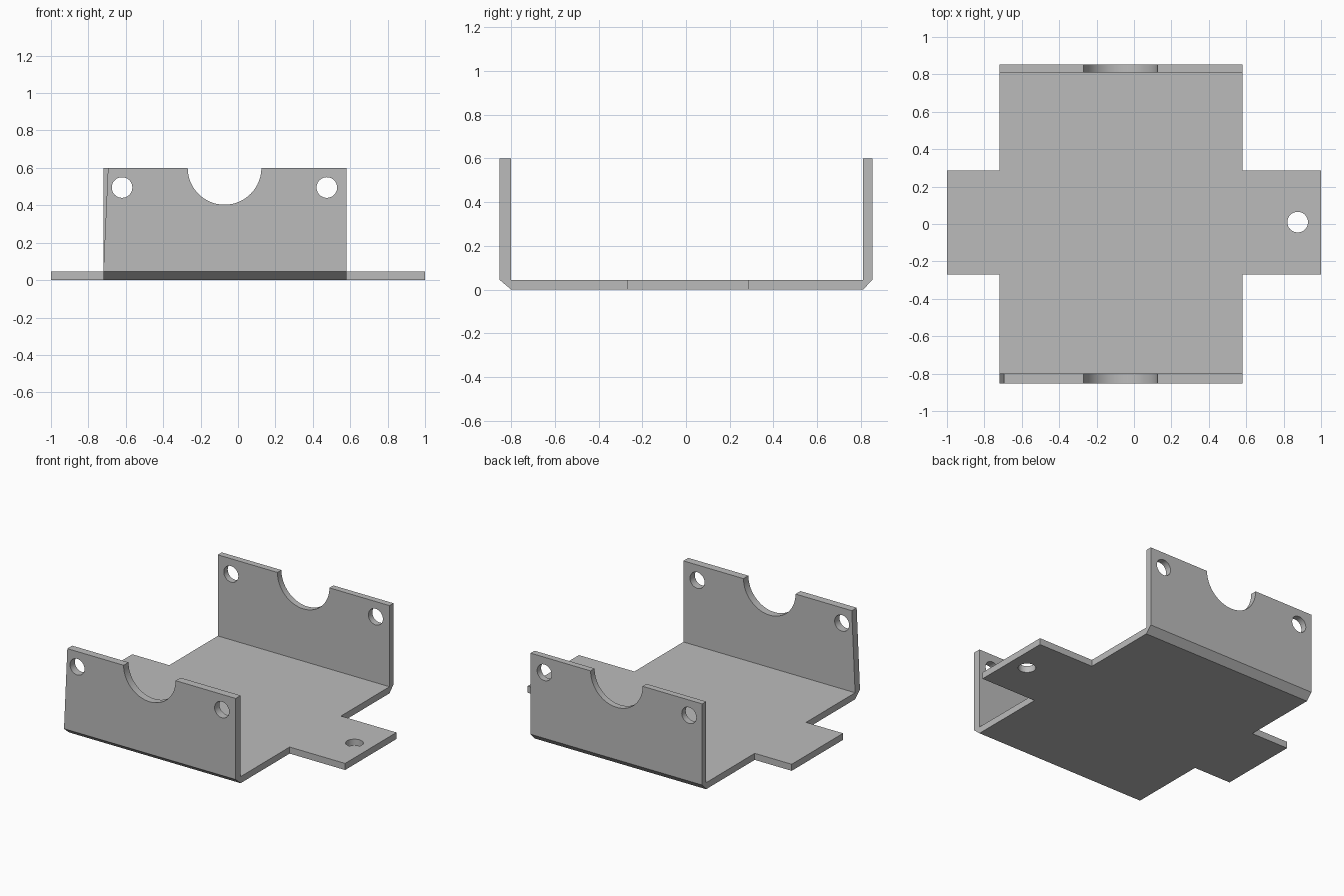
import bpy, bmesh
from math import pi

cube = bpy.data.objects.get("Cube")
if cube:
    bpy.data.objects.remove(cube, do_unlink=True)

LEFT, RIGHT = -0.72, 0.58      # ends of the walls
FRONT, BACK = -0.80, 0.81      # inner faces of the walls
TAB_FRONT, TAB_BACK = -0.27, 0.285
THICK, TOP = 0.045, 0.60

grey = bpy.data.materials.new("sheet_grey")
grey.use_nodes = True
colour = (0.5, 0.5, 0.5, 1)
grey.diffuse_color = colour
grey.node_tree.nodes["Principled BSDF"].inputs["Base Color"].default_value = colour

# Cross-shaped floor sheet
outline = [(LEFT, FRONT), (RIGHT, FRONT), (RIGHT, TAB_FRONT), (1, TAB_FRONT),
           (1, TAB_BACK), (RIGHT, TAB_BACK), (RIGHT, BACK), (LEFT, BACK),
           (LEFT, TAB_BACK), (-1, TAB_BACK), (-1, TAB_FRONT), (LEFT, TAB_FRONT)]
bm = bmesh.new()
base = bm.faces.new([bm.verts.new((x, y, 0)) for x, y in outline])
raised = bmesh.ops.extrude_face_region(bm, geom=[base], use_keep_orig=True)
for v in raised["geom"]:
    if isinstance(v, bmesh.types.BMVert):
        v.co.z = THICK


def extrude(face):
    new = bmesh.ops.extrude_discrete_faces(bm, faces=[face])["faces"][0]
    return new


# Fold each end up into a wall with a chamfered bend
for y, outer in ((FRONT, -0.853), (BACK, 0.853)):
    end = next(f for f in bm.faces if all(abs(v.co.y - y) < 1e-5 for v in f.verts))
    end = extrude(end)
    for v in end.verts:
        if v.co.z < 0.01:
            v.co.y, v.co.z = outer, THICK
    end = extrude(end)
    for v in end.verts:
        v.co.z = TOP
        # One end of the front wall leans inward
        if y == FRONT and v.co.x < 0:
            v.co.x = LEFT + 0.025
bmesh.ops.remove_doubles(bm, verts=bm.verts, dist=1e-4)
bmesh.ops.recalc_face_normals(bm, faces=bm.faces)
mesh = bpy.data.meshes.new("bracket")
bm.to_mesh(mesh)
bm.free()
mesh.materials.append(grey)
bracket = bpy.data.objects.new("bracket", mesh)
bpy.context.collection.objects.link(bracket)


def cut(name, location, radius, depth, rotation=(0, 0, 0)):
    bpy.ops.mesh.primitive_cylinder_add(vertices=64, radius=radius, depth=depth,
                                        location=location, rotation=rotation)
    cutter = bpy.context.object
    cutter.name = name
    cutter.data.materials.append(grey)
    mod = bracket.modifiers.new(name, "BOOLEAN")
    mod.operation, mod.solver, mod.object = "DIFFERENCE", "EXACT", cutter
    bpy.context.view_layer.objects.active = bracket
    bpy.ops.object.modifier_apply(modifier=name)
    bpy.data.objects.remove(cutter, do_unlink=True)


# Bolt holes and round cradle through both walls, and the tab hole
across = (pi / 2, 0, 0)
cut("right_bolt_hole", (-0.62, 0, 0.495), 0.055, 3, across)
cut("left_bolt_hole", (0.475, 0, 0.495), 0.055, 3, across)
cut("cradle", (-0.072, 0, TOP), 0.197, 3, across)
cut("tab_hole", (0.875, 0.01, 0), 0.055, 1)

bpy.ops.object.select_all(action="DESELECT")
bracket.select_set(True)
bpy.context.view_layer.objects.active = bracket
bpy.ops.object.shade_smooth_by_angle(angle=pi / 6)
